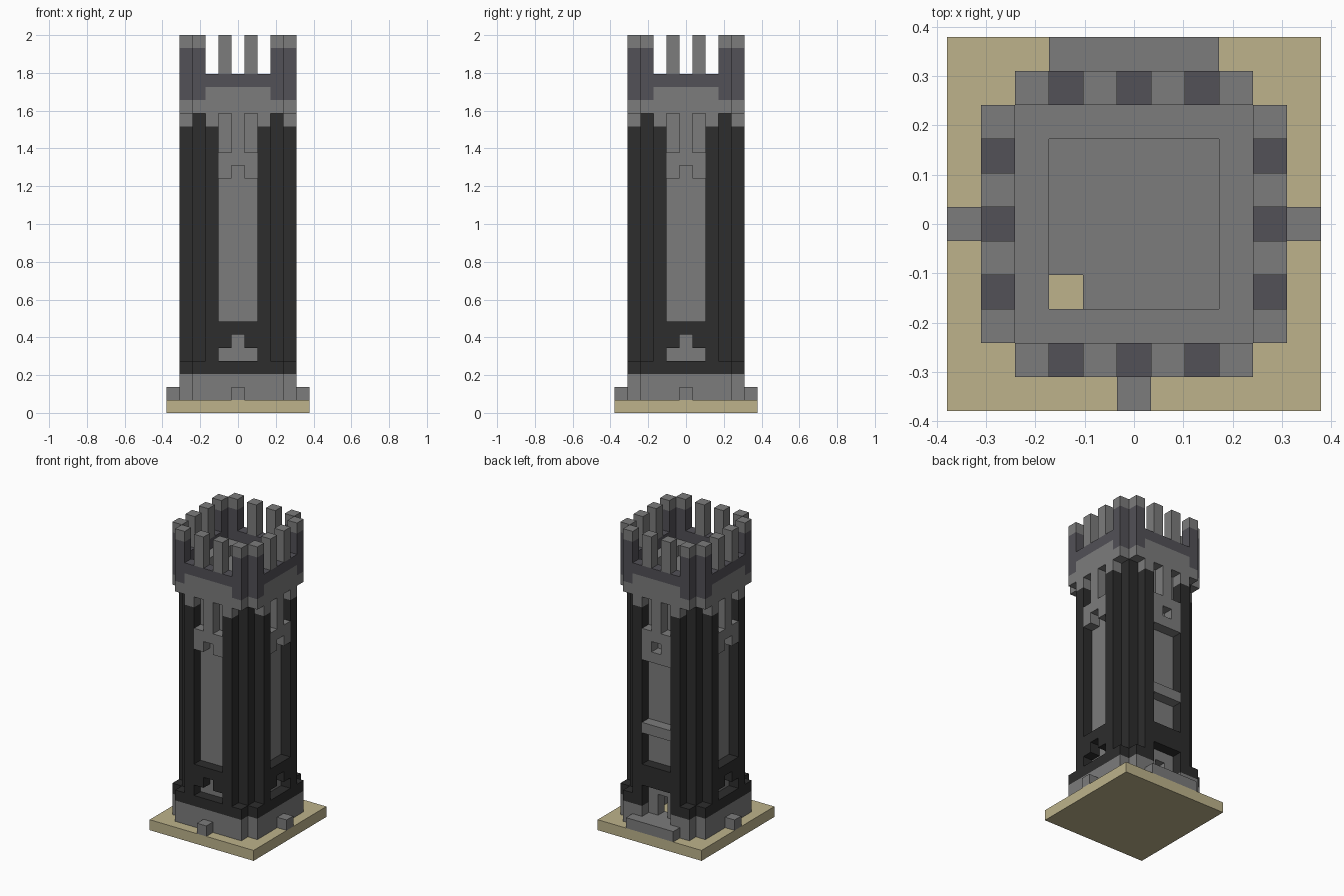
import bpy
import bmesh
from math import pi
from mathutils import Matrix, Vector

U = 2 / 29          # one block
FRONT, RIGHT, BACK, LEFT = range(4)
ALL = (FRONT, RIGHT, BACK, LEFT)
SIDES = (FRONT, RIGHT, LEFT)

cube = bpy.data.objects.get("Cube")
if cube:
    bpy.data.objects.remove(cube, do_unlink=True)


def material(name, rgb):
    m = bpy.data.materials.new(name)
    m.use_nodes = True
    m.diffuse_color = (*rgb, 1)
    m.node_tree.nodes["Principled BSDF"].inputs["Base Color"].default_value = (*rgb, 1)
    return m


SAND = material("sand", (0.51, 0.45, 0.26))
STONE = material("grey stone", (0.2, 0.2, 0.2))
SLATE = material("dark slate", (0.085, 0.082, 0.095))
BLACK = material("charcoal brick", (0.026, 0.026, 0.026))


def part(name, mat, boxes, faces=(FRONT,)):
    """Boxes are (across, outward, height) ranges in blocks, repeated on tower faces."""
    bm = bmesh.new()
    for k in faces:
        turn = Matrix.Rotation(k * pi / 2, 4, "Z")
        for a, b, z in boxes:
            size = Vector((a[1] - a[0], b[1] - b[0], z[1] - z[0])) * U
            mid = Vector((a[0] + a[1], -b[0] - b[1], z[0] + z[1])) * U / 2
            bmesh.ops.create_cube(
                bm, size=1,
                matrix=turn @ Matrix.Translation(mid) @ Matrix.Diagonal((*size, 1)))
    mesh = bpy.data.meshes.new(name)
    bm.to_mesh(mesh)
    bm.free()
    mesh.materials.append(mat)
    obj = bpy.data.objects.new(name, mesh)
    bpy.context.collection.objects.link(obj)
    return obj


def pair(a, b, z):
    """A box and its mirror image across the middle of a face."""
    return [(a, b, z), ((-a[1], -a[0]), b, z)]


WALL = (2.5, 3.5)    # inner wall layer
SKIN = (3.5, 4.5)    # projecting layer
MID = (-0.5, 0.5)
BAY = (-1.5, 1.5)
RIB = (1.5, 2.5)
SPAN = (-3.5, 3.5)

# Ground slab
part("ground_slab", SAND, [((-5.5, 5.5), (-5.5, 5.5), (0, 1))])

# Plinth, with a doorway gap at the back
part("plinth", STONE, [(SPAN, SKIN, (1, 3))], SIDES)
part("back_plinth", STONE, pair((1.5, 3.5), SKIN, (1, 3)) + [(BAY, SKIN, (1, 2))], (BACK,))
part("plinth_corners", STONE, [(RIB, WALL, (1, 3)), ((2.5, 3.5), WALL, (1, 3)),
                               ((-2.5, -1.5), WALL, (1, 3))], ALL)
part("plinth_studs", STONE, [(MID, (4.5, 5.5), (1, 2))], SIDES)
part("door_step", STONE, [((-2.5, 2.5), (4.5, 5.5), (1, 2))], (BACK,))
part("collar", BLACK, [(SPAN, SKIN, (3, 4))], SIDES)
part("back_collar", BLACK, pair((1.5, 3.5), SKIN, (3, 4)), (BACK,))

# Hollow shaft: dark corners and ribs with pale panels between
part("shaft_corners", BLACK, [((1.5, 3.5), WALL, (3, 23)),
                              ((-2.5, -1.5), WALL, (3, 23))], ALL)
part("ribs", BLACK, pair(RIB, SKIN, (4, 22)), ALL)
part("wall_panels", STONE, [(BAY, WALL, (1, 23))], SIDES)
part("back_panel", STONE, pair((0.5, 1.5), WALL, (1, 4))
     + [(MID, WALL, (1, 2)), (BAY, WALL, (4, 23))], (BACK,))

# Low arches and door lintel
part("low_arches", BLACK, pair((0.5, 1.5), SKIN, (5, 6)) + [(BAY, SKIN, (6, 7))], SIDES)
part("door_lintel", BLACK, [(BAY, SKIN, (5, 7))], (BACK,))

# Window hoods, each hung from the crown by a central post
hood = pair((0.5, 1.5), SKIN, (18, 19)) + [(BAY, SKIN, (19, 20)), (MID, SKIN, (20, 23))]
part("window_hoods", STONE, hood, ALL)
part("back_window_sill", STONE, [(BAY, SKIN, (17, 18))], (BACK,))
part("back_ledge", STONE, [(BAY, SKIN, (10, 11))], (BACK,))

# Crown: brackets, parapet, corner posts and merlons
part("brackets", STONE, pair(RIB, SKIN, (22, 23)), ALL)
part("parapet_base", STONE, [((-2.5, 2.5), SKIN, (23, 25))]
     + pair((2.5, 3.5), SKIN, (23, 24)), ALL)
part("parapet_band", SLATE, [((-2.5, 2.5), SKIN, (25, 26))], ALL)
part("corner_posts", SLATE, pair((2.5, 3.5), SKIN, (24, 28)), ALL)
part("corner_post_caps", STONE, pair((2.5, 3.5), SKIN, (28, 29)), ALL)
part("merlons", STONE, pair((0.5, 1.5), SKIN, (26, 29)), ALL)

# Walkway and roof floor with a ladder hatch
part("walkway", STONE, [((-2.5, 3.5), WALL, (23, 25))], ALL)
part("roof_floor", STONE, [((-1.5, 2.5), (-2.5, 2.5), (23, 24)),
                           ((-2.5, -1.5), (-2.5, 1.5), (23, 24))])
